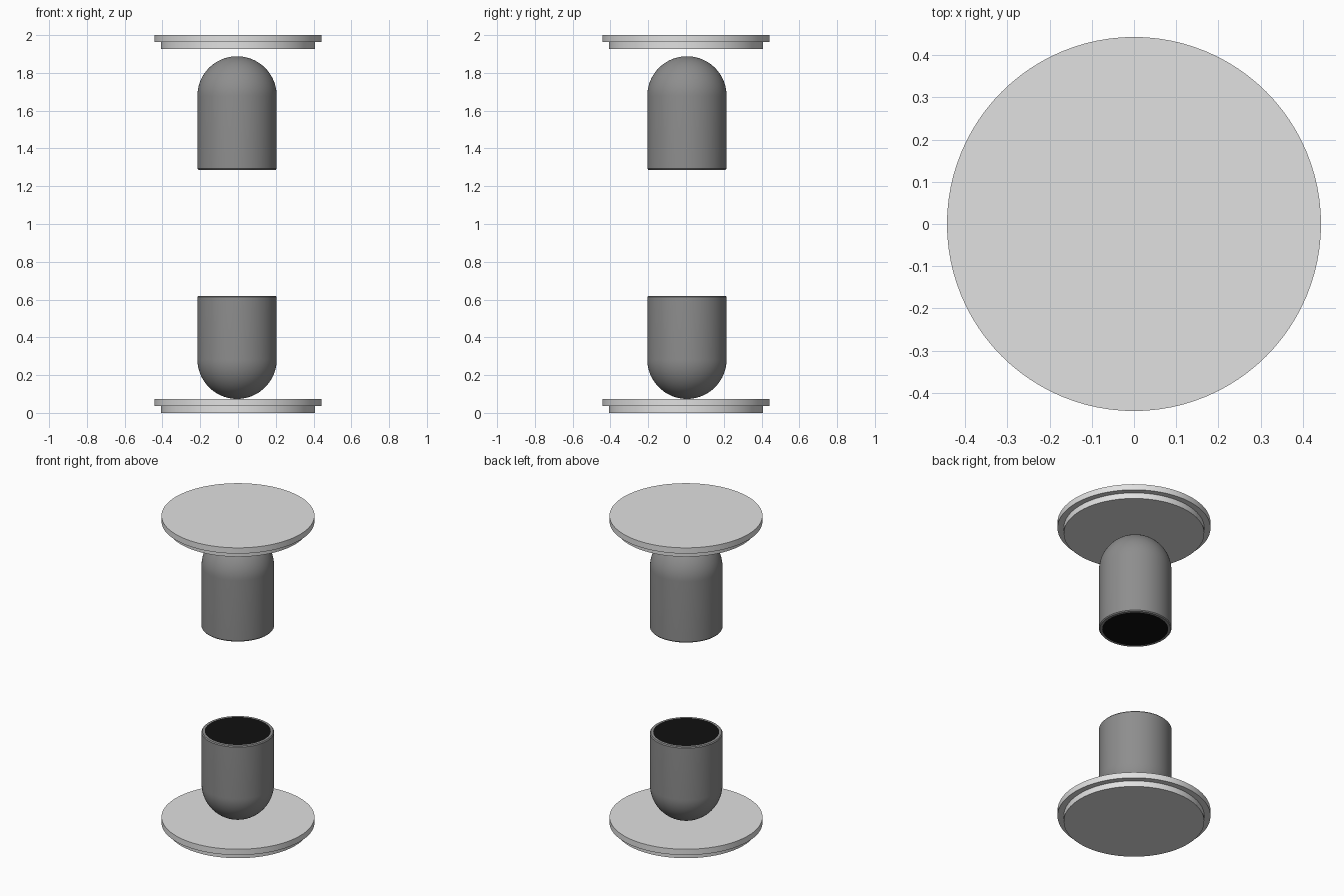
import bpy
import bmesh
from math import sin, cos, pi, radians, hypot

if "Cube" in bpy.data.objects:
    bpy.data.objects.remove(bpy.data.objects["Cube"], do_unlink=True)


def material(name, grey):
    m = bpy.data.materials.new(name)
    m.use_nodes = True
    colour = (grey, grey, grey, 1)
    m.diffuse_color = colour
    m.node_tree.nodes["Principled BSDF"].inputs["Base Color"].default_value = colour
    return m


LIGHT = material("light grey", 0.75)
MID = material("mid grey", 0.27)
BLACK = material("black", 0.005)


def lathe(name, profile, location, materials, flip=False, mouth=0):
    """Spin an (r, z) profile about z; flat faces at z = 0 inside the mouth radius turn black."""
    bm = bmesh.new()
    verts = [bm.verts.new((r, 0, z)) for r, z in profile]
    edges = [bm.edges.new(pair) for pair in zip(verts, verts[1:])]
    bmesh.ops.spin(bm, geom=verts + edges, cent=(0, 0, 0), axis=(0, 0, 1),
                   angle=2 * pi, steps=96)
    bmesh.ops.remove_doubles(bm, verts=bm.verts, dist=0.0001)
    if flip:
        bmesh.ops.scale(bm, vec=(1, 1, -1), verts=bm.verts)
    bmesh.ops.recalc_face_normals(bm, faces=bm.faces)
    for f in bm.faces:
        f.smooth = True
        c = f.calc_center_median()
        if abs(c.z) < 0.001 and hypot(c.x, c.y) < mouth:
            f.material_index = 1
    mesh = bpy.data.meshes.new(name)
    bm.to_mesh(mesh)
    bm.free()
    mesh.set_sharp_from_angle(angle=radians(30))
    for m in materials:
        mesh.materials.append(m)
    obj = bpy.data.objects.new(name, mesh)
    obj.location = location
    bpy.context.collection.objects.link(obj)
    return obj


# Stepped round plates: a smaller foot under a wider disc
plate = [(0, 0), (0.407, 0), (0.407, 0.037), (0.443, 0.037), (0.443, 0.074), (0, 0.074)]
lathe("bottom_plate", plate, (0, 0, 0), [LIGHT])
lathe("top_plate", plate, (0, 0, 1.926), [LIGHT])


# Domed cups with a bevelled rim and a black mouth
def cup(name, rim_z, straight, flip):
    radius = 0.21
    profile = [(0, 0), (0.191, 0), (0.205, 0), (radius, 0.006)]
    steps = 20
    for i in range(steps + 1):
        a = i / steps * pi / 2
        profile.append((radius * cos(a), straight + radius * sin(a)))
    lathe(name, profile, (-0.005, 0.005, rim_z), [MID, BLACK], flip, mouth=0.19)


cup("upper_cup", 1.287, 0.391, False)
cup("lower_cup", 0.62, 0.336, True)
